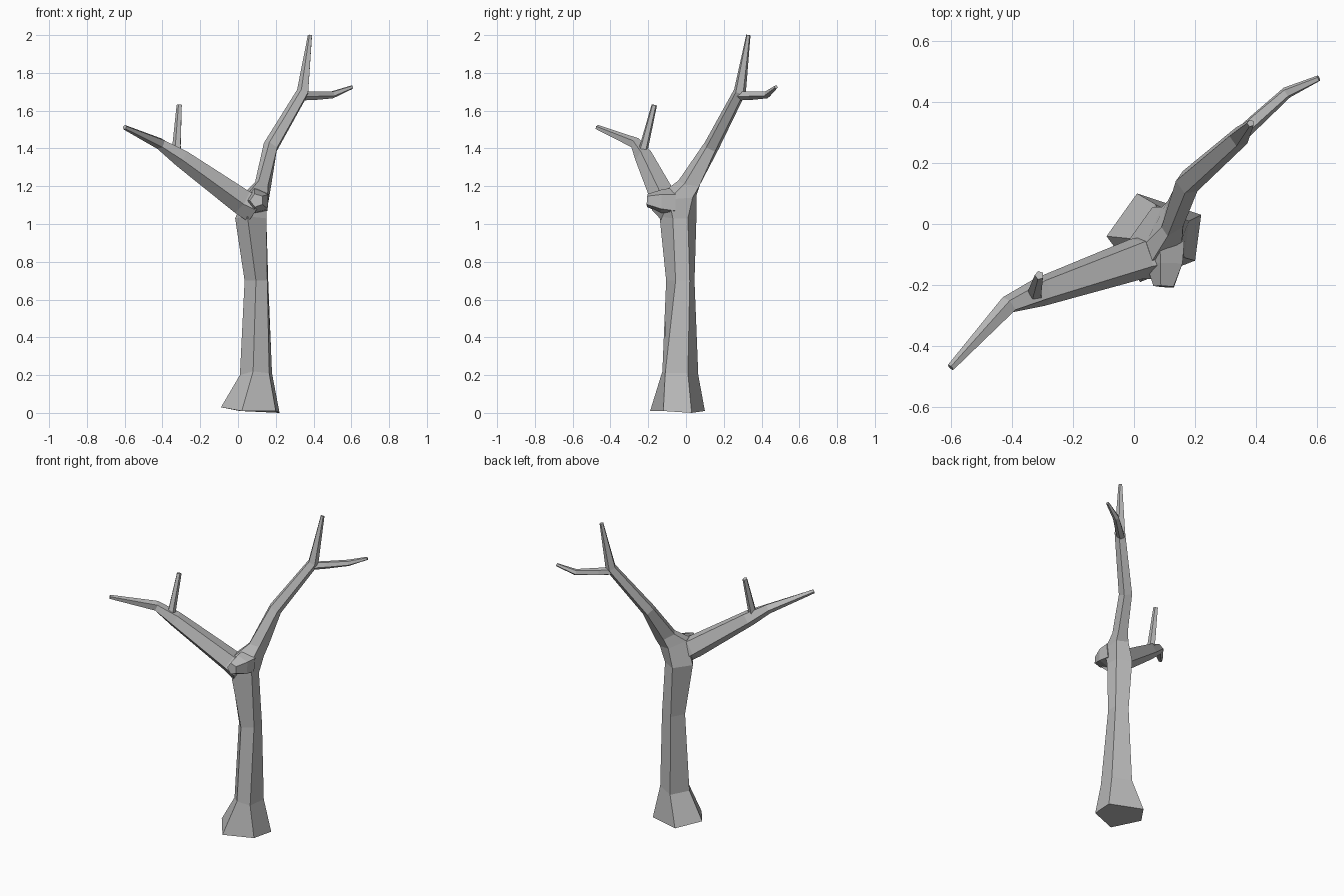
import bpy, bmesh, math
from mathutils import Vector

cube = bpy.data.objects.get("Cube")
if cube:
    bpy.data.objects.remove(cube, do_unlink=True)

# Bark colour
bark = bpy.data.materials.new("grey_bark")
bark.use_nodes = True
colour = (0.5, 0.5, 0.5, 1)
bark.diffuse_color = colour
bark.node_tree.nodes["Principled BSDF"].inputs["Base Color"].default_value = colour

SIDES = 5


def ring(centre, direction, radius, start=178):
    """Clockwise pentagon across the given direction."""
    turn = Vector((0, 0, 1)).rotation_difference(direction)
    points = []
    for i in range(SIDES):
        a = math.radians(start - i * 360 / SIDES)
        points.append(turn @ Vector((radius * math.cos(a), radius * math.sin(a), 0)) + centre)
    return points


def path_rings(stations, start=178):
    """Rings along a path of (x, y, z, radius) stations."""
    centres = [Vector(s[:3]) for s in stations]
    rings = []
    for i, s in enumerate(stations):
        before, after = centres[max(i - 1, 0)], centres[min(i + 1, len(centres) - 1)]
        rings.append(ring(centres[i], after - before, s[3], start))
    return rings


def loft(name, rings):
    """Skin a list of rings into a closed, flat shaded mesh."""
    bm = bmesh.new()
    loops = [[bm.verts.new(p) for p in r] for r in rings]
    for low, high in zip(loops, loops[1:]):
        for i in range(SIDES):
            j = (i + 1) % SIDES
            bm.faces.new((low[i], low[j], high[j], high[i]))
    bm.faces.new(loops[0])
    bm.faces.new(loops[-1])
    bmesh.ops.recalc_face_normals(bm, faces=bm.faces)
    mesh = bpy.data.meshes.new(name)
    bm.to_mesh(mesh)
    bm.free()
    mesh.materials.append(bark)
    obj = bpy.data.objects.new(name, mesh)
    bpy.context.collection.objects.link(obj)
    return obj


# Trunk: uneven pentagons from the flared foot to the fork
# (corners run left, back, back right, front right, front)
trunk = [
    [(-.09, -.04, .03), (.01, .1, .01), (.22, .03, 0), (.2, -.12, .01), (.02, -.19, .01)],
    [(.01, -.05, .2), (.07, .065, .2), (.18, .01, .21), (.165, -.11, .21), (.08, -.125, .22)],
    [(.035, -.04, .7), (.08, .045, .7), (.16, .02, .7), (.155, -.055, .7), (.095, -.105, .7)],
    [(-.015, -.05, 1.03), (.06, .055, 1.03), (.145, .01, 1.03), (.15, -.07, 1.03), (.05, -.14, 1.04)],
    [(.04, -.06, 1.17), (.09, .055, 1.15), (.165, .035, 1.14), (.155, -.09, 1.13), (.06, -.12, 1.17)],
    [(.09, -.01, 1.22), (.11, .075, 1.21), (.175, .07, 1.2), (.16, -.01, 1.21), (.11, -.04, 1.23)],
]

# The tall limb grows straight out of the trunk
limb = path_rings([
    (.175, .135, 1.41, .043),
    (.345, .285, 1.7, .034),
    (.382, .33, 2.0, .012),
])
loft("trunk_and_tall_limb", trunk + limb)

# Side twig on the tall limb
loft("tall_limb_twig", path_rings([
    (.33, .275, 1.68, .026),
    (.4, .34, 1.68, .024),
    (.5, .43, 1.685, .02),
    (.605, .477, 1.725, .01),
]))

# Low limb reaching out to the right
loft("low_limb", path_rings([
    (.09, -.1, 1.08, .08),
    (.02, -.11, 1.12, .072),
    (-.3, -.22, 1.35, .05),
    (-.41, -.265, 1.425, .032),
    (-.6, -.47, 1.512, .013),
], 200))

# Upright twig on the low limb
loft("low_limb_twig", path_rings([
    (-.325, -.235, 1.36, .029),
    (-.323, -.22, 1.42, .024),
    (-.31, -.168, 1.63, .015),
]))

# Cut stub on the front of the fork
loft("branch_stub", path_rings([
    (.1, -.06, 1.12, .075),
    (.105, -.13, 1.12, .065),
    (.1, -.205, 1.125, .037),
]))
